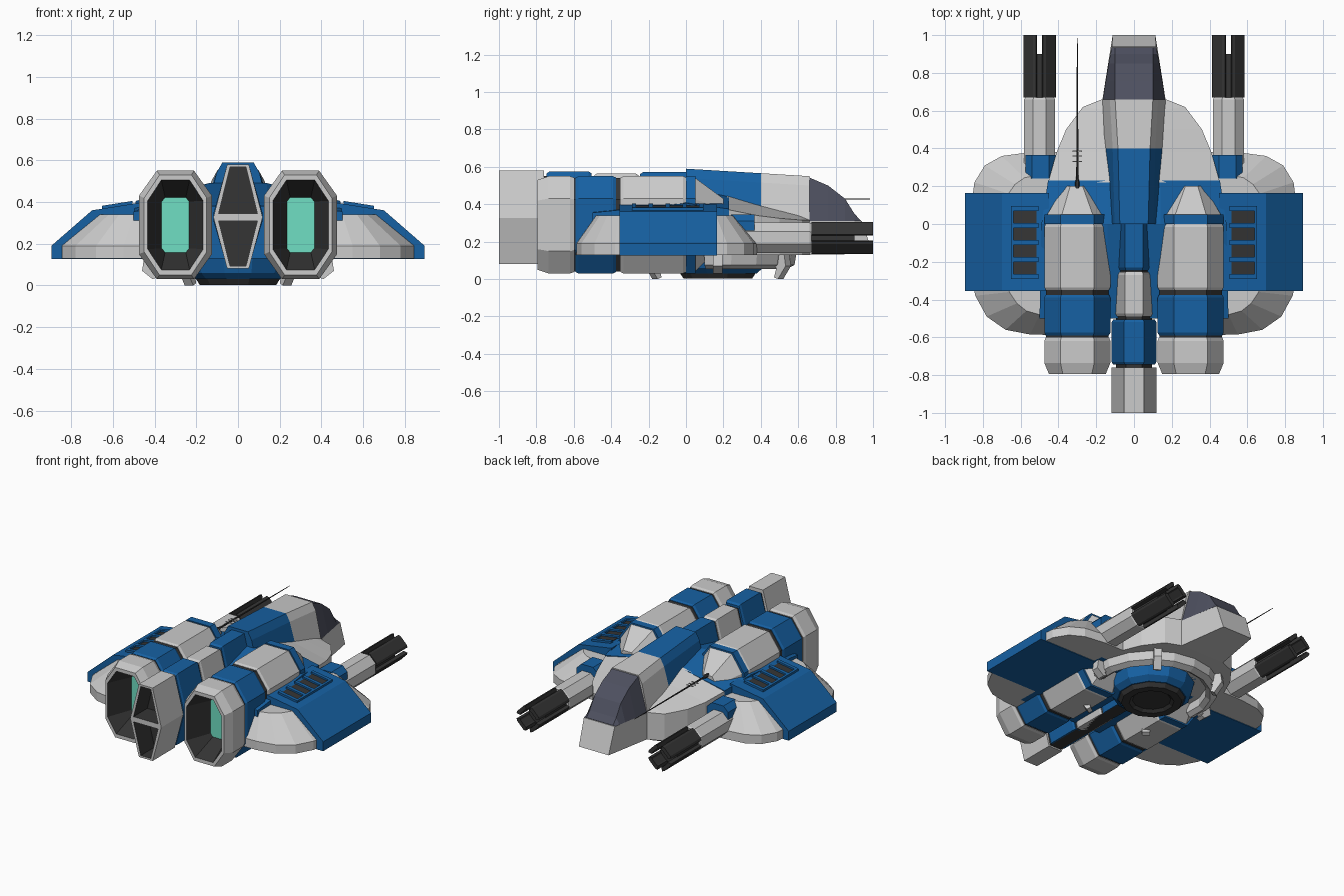
import bpy, bmesh
from math import sin, cos, radians, pi

if "Cube" in bpy.data.objects:
    bpy.data.objects.remove(bpy.data.objects["Cube"])


def mat(name, rgb):
    m = bpy.data.materials.new(name)
    m.diffuse_color = (*rgb, 1)
    m.use_nodes = True
    m.node_tree.nodes["Principled BSDF"].inputs["Base Color"].default_value = m.diffuse_color
    return m


BLUE = mat("blue_paint", (0.008, 0.12, 0.37))
DARK = mat("dark_metal", (0.035, 0.035, 0.035))
GLASS = mat("canopy_glass", (0.075, 0.08, 0.115))
GLOW = mat("engine_glow", (0.16, 0.74, 0.55))


def loft(name, rings, material=None, mirror=False, caps=(True, True)):
    """Skin equal-length closed rings, optionally capped and mirrored in x."""
    bm = bmesh.new()
    vs = [[bm.verts.new(p) for p in r] for r in rings]
    n = len(vs[0])
    for a, b in zip(vs, vs[1:]):
        for i in range(n):
            bm.faces.new((a[i], a[(i + 1) % n], b[(i + 1) % n], b[i]))
    if caps[0]:
        bm.faces.new(vs[0][::-1])
    if caps[1]:
        bm.faces.new(vs[-1])
    bmesh.ops.recalc_face_normals(bm, faces=bm.faces)
    me = bpy.data.meshes.new(name)
    bm.to_mesh(me)
    bm.free()
    ob = bpy.data.objects.new(name, me)
    bpy.context.collection.objects.link(ob)
    if material:
        me.materials.append(material)
    if mirror:
        ob.modifiers.new("mirror", 'MIRROR')
    return ob


def sec(y, half):
    """Section symmetric in x at depth y, from its right-hand (x, z) points."""
    return [(x, y, z) for x, z in half] + [(-x, y, z) for x, z in half[::-1]]


def flat(y, pts):
    return [(x, y, z) for x, z in pts]


def octo(y, hw=0.175, hz=0.26, k=0.49, kz=0.46, cx=0.3, cz=0.29):
    """Tall octagon section of the engine nacelles."""
    a, b = hw * (1 - k), hz * (1 - kz)
    q = [(a, hz), (hw, b), (hw, -b), (a, -hz), (-a, -hz), (-hw, -b), (-hw, b), (-a, hz)]
    return [(cx + x, y, cz + z) for x, z in q]


def disc(z, r, n, cy=0.17):
    return [(r * cos(2 * pi * (i + .5) / n), cy + r * sin(2 * pi * (i + .5) / n), z) for i in range(n)]


def box(name, c, s, material=None, mirror=False):
    x, y, z = c
    dx, dy, dz = (v / 2 for v in s)
    q = [(-dx, -dy), (dx, -dy), (dx, dy), (-dx, dy)]
    return loft(name, [[(x + a, y + b, z + h) for a, b in q] for h in (-dz, dz)], material, mirror)


def gun_ring(y, r, n=8):
    return [(0.5 + r * cos(2 * pi * (i + .5) / n), y, 0.22 + r * sin(2 * pi * (i + .5) / n)) for i in range(n)]


# Engine nacelles: banded octagonal bodies over a dark core
loft("nacelle_core", [octo(-0.6, .165, .25), octo(0.02, .165, .25)], DARK, True)
for name, y0, y1, m in (("nacelle_rear_band", -0.59, -0.375, BLUE),
                        ("nacelle_body", -0.35, 0.0, None)):
    loft(name, [octo(y0, .167, .252), octo(y0 + .015), octo(y1 - .015), octo(y1, .168, .253)], m, True)
loft("nacelle_front_collar", [octo(0.0), octo(0.05)], BLUE, True)
loft("nacelle_nose", [octo(0.05, .16, .25), octo(0.2, .065, .12, cx=.305, cz=.31)], None, True)
loft("exhaust_shell", [octo(-0.6, .168, .253), octo(-0.62), octo(-0.735), octo(-0.795, .15, .24),
                       octo(-0.795, .133, .215)], None, True, (True, False))
loft("exhaust_funnel", [octo(-0.795, .133, .215), octo(-0.63, .066, .132, .25, .15)], DARK, True, (False, False))
loft("exhaust_glow", [octo(-0.632, .066, .132, .25, .15), octo(-0.605, .066, .132, .25, .15)], GLOW, True)

# Central spine: hexagonal segments, ending in two trapezoid exhausts
def spine(w, zt):
    return [(w * .45, zt), (w, .345), (w, .31), (w * .45, .09)]


loft("spine_core", [sec(-0.8, spine(.095, .55)), sec(0.1, spine(.095, .55))], DARK)
for name, y0, y1, w, zt, m in (("spine_rear_blue", -.745, -.505, .118, .575, BLUE),
                               ("spine_mid_grey", -.49, -.255, .108, .565, None),
                               ("spine_front_blue", -.245, .02, .105, .572, BLUE)):
    loft(name, [sec(y0, spine(w * .93, zt - .01)), sec(y0 + .015, spine(w, zt)),
                sec(y1 - .015, spine(w, zt)), sec(y1, spine(w * .93, zt - .01))], m)
for name, o, i in (("spine_exhaust_upper", [(.052, .58), (.118, .327)], [(.038, .567), (.093, .345)]),
                   ("spine_exhaust_lower", [(.118, .327), (.052, .08)], [(.093, .31), (.038, .093)])):
    loft(name, [sec(-0.76, o), sec(-1, o), sec(-1, i)], None, False, (True, False))
    loft(name + "_inside", [sec(-1, i), sec(-0.85, i)], DARK, False, (False, True))

# Blue body block beneath the nacelles
def body(y, w, ze, zi):
    return sec(y, [(.14, zi), (w, ze), (w, .13)])


loft("body_block", [body(-.5, .5, .355, .38), body(0, .49, .405, .49), body(.23, .455, .375, .44)], BLUE)

# Grey sloping fore deck around the cockpit
rim = [(0, .66), (.17, .66), (.27, .62), (.36, .5), (.41, .38), (.455, .22), (0, .22)]
edge_z = [.315, .315, .315, .325, .34, .372, .372]
inner = [(0, .65, .335), (.12, .65, .335), (.13, .6, .345), (.13, .5, .37), (.13, .38, .4), (.13, .22, .445), (0, .22, .445)]
loft("fore_deck", [[(x, y, .13) for x, y in rim],
                   [(x, y, z) for (x, y), z in zip(rim, edge_z)], inner], None, True)

# Cockpit hull, canopy and nose
def hull(y, tw, zt, sw):
    return sec(y, [(tw, zt), (tw + .028, zt - .05), (sw, .32), (sw, .13)])


loft("cockpit_hull_blue", [hull(0, .075, .59, .155), hull(.4, .085, .566, .17)], BLUE)
loft("cockpit_hull_grey", [hull(.4, .085, .566, .17), hull(.66, .1, .55, .167)])
loft("canopy", [sec(y, [(t, z), (b, .31)]) for y, t, z, b in
                ((.655, .1, .545, .165), (.76, .1, .5, .149), (.85, .1, .43, .134),
                 (.9, .1, .35, .125), (.935, .1, .312, .117))], GLASS)
loft("nose", [[(-.167, .66, .31), (.167, .66, .31), (.167, .66, .13), (-.167, .66, .13)],
              [(-.117, .94, .31), (.117, .94, .31), (.113, 1, .135), (-.113, 1, .135)]])

# Wings: rounded grey plate with a blue outer panel
low = [(.3, -.59), (.55, -.585), (.68, -.56), (.78, -.49), (.84, -.38), (.86, -.28),
       (.86, .1), (.845, .22), (.79, .31), (.7, .36), (.55, .38), (.3, .38)]
top = [(.3, -.48), (.5, -.48), (.57, -.46), (.62, -.42), (.66, -.36), (.68, -.28),
       (.68, .1), (.665, .16), (.63, .21), (.58, .245), (.5, .26), (.3, .26)]
loft("wing_plate", [[(x, y, .13) for x, y in low], [(x, y, .19) for x, y in low],
                    [(x, y, .34) for x, y in top]], None, True)
panel = [(.45, .126), (.895, .126), (.895, .19), (.7, .36), (.45, .4)]
loft("wing_panel", [flat(y, panel) for y in (-.355, .165)], BLUE, True)

# Wing vents, laid on the sloping panel
def slope_bar(name, x0, x1, y0, y1, h, m):
    z = lambda x: .4 - .16 * (x - .45)
    q = [(x0, z(x0) - .01), (x1, z(x1) - .01), (x1, z(x1) + h), (x0, z(x0) + h)]
    loft(name, [flat(y0, q), flat(y1, q)], m, True)


for i in range(4):
    yc = .037 - .09 * i
    slope_bar("vent_slot", .515, .64, yc - .033, yc + .033, .003, DARK)
for i in range(5):
    yc = .082 - .09 * i
    slope_bar("vent_rail", .505, .65, yc - .012, yc + .012, .014, BLUE)
slope_bar("vent_side_rail", .637, .652, -.29, .094, .014, BLUE)

# Guns: octagonal barrels with four-pronged dark muzzles
loft("gun_barrel", [gun_ring(.25, .088), gun_ring(.66, .088), gun_ring(.67, .082)], None, True)
loft("gun_muzzle_core", [gun_ring(.66, .068), gun_ring(.9, .068)], DARK, True)
for k in range(4):
    arc = [radians(45 + 90 * k + d) for d in (-33, -22.5, 22.5, 33)]
    prof = [(.5 + r * cos(a), .22 + r * sin(a)) for r, aa in ((.088, arc), (.06, arc[::-1])) for a in aa]
    loft("gun_prong", [flat(.67, prof), flat(1.0, prof)], DARK, True)
mount = [(-.08, .2), (.08, .2), (.08, .31), (.045, .345), (-.045, .345), (-.08, .31)]
loft("gun_mount", [flat(y, [(.495 + x, z) for x, z in mount]) for y in (.24, .365)], BLUE, True)

# Belly turret: blue collar, dark recessed disc
loft("belly_collar", [disc(.14, .27, 12), disc(.06, .25, 12), disc(.03, .215, 12)], BLUE)
loft("belly_disc", [disc(.04, .215, 12), disc(.003, .19, 12), disc(.003, .14, 12), disc(.02, .12, 12)], DARK)

# Half ring and claws around the turret
ring = []
for i in range(11):
    a = radians(-10 + 20 * i)
    ring.append([(r * cos(a), .17 + r * sin(a), z) for r, z in
                 ((.34, .135), (.42, .135), (.41, .075), (.37, .055), (.34, .075))])
loft("belly_half_ring", ring)
for d in (0, 55, 125, 180, 235, 305):
    a = radians(d)
    c, s = cos(a), sin(a)
    lo = .03 if d in (0, 180) else 0
    prof = [(.34, .135), (.45, .135), (.46, .07), (.41, lo), (.385, lo + .01), (.4, .06), (.34, .09)]
    loft("belly_claw", [[(r * c - t * s, .17 + r * s + t * c, z) for r, z in prof] for t in (-.025, .025)])

# Antenna on the left side
def rod(y, r):
    return [(-.3 + r * cos(pi * i / 3), y, .428 + r * sin(pi * i / 3)) for i in range(6)]


loft("antenna_rod", [rod(.15, .014), rod(.22, .012), rod(.24, .006), rod(.7, .004), rod(.985, .002)], DARK)
for y in (.33, .36, .385):
    box("antenna_crossbar", (-.3, y, .428), (.05, .006, .006))
